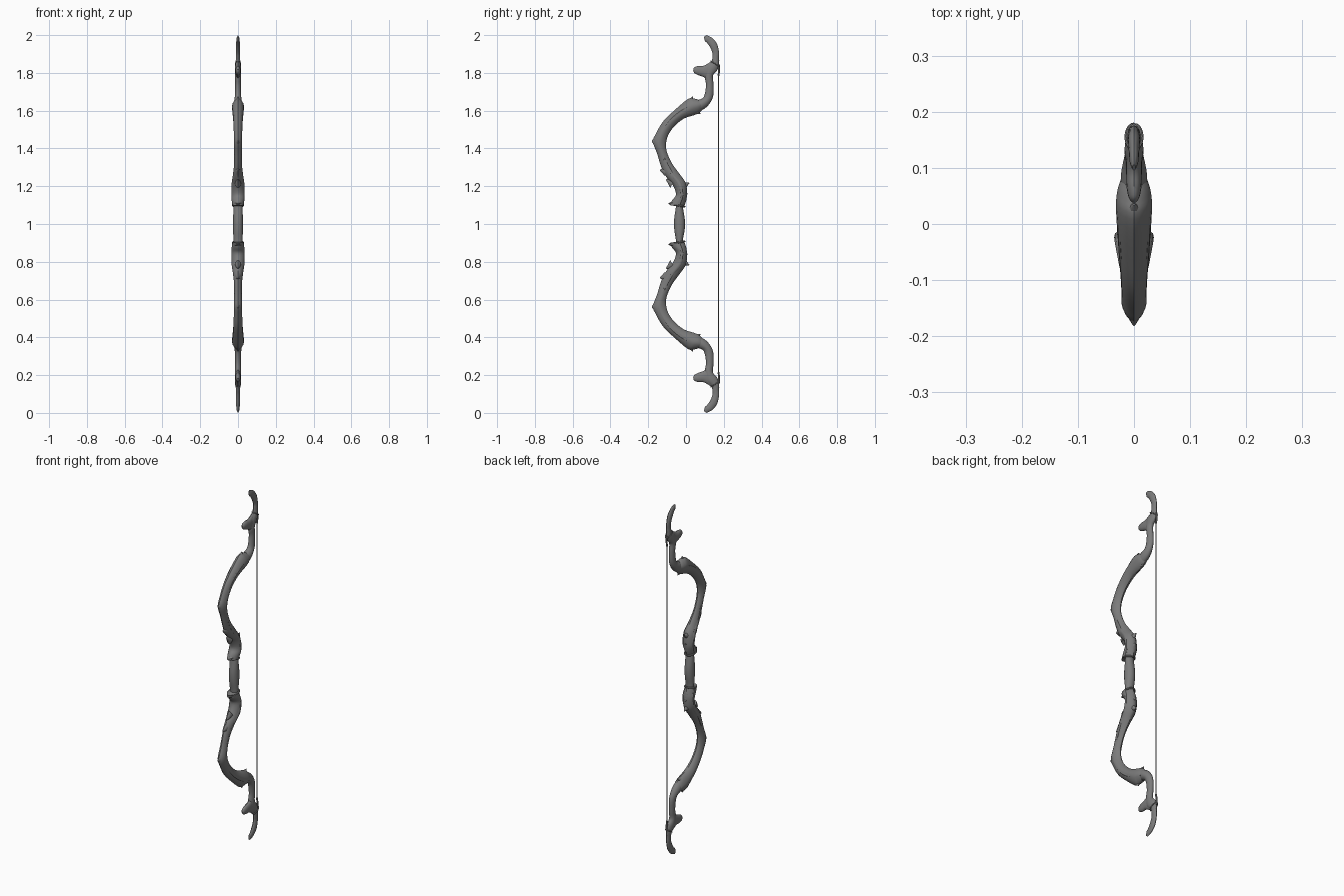
import bpy, math
from mathutils import Vector

MID = 1.0  # everything is mirrored about the grip centre
dark = bpy.data.materials.new("dark_grey")
dark.diffuse_color = (.2, .2, .2, 1)


def finish(name, verts, faces, mirror=(False, False, True), angle=38):
    me = bpy.data.meshes.new(name)
    me.from_pydata([(x, y, z - MID) for x, y, z in verts], [], faces)
    me.materials.append(dark)
    me.shade_smooth()
    me.set_sharp_from_angle(angle=math.radians(angle))
    ob = bpy.data.objects.new(name, me)
    ob.location.z = MID
    bpy.context.collection.objects.link(ob)
    if any(mirror):
        m = ob.modifiers.new("mirror", 'MIRROR')
        m.use_axis = mirror
        m.use_mirror_merge = False
    return ob


def spline(rows, steps):
    """Catmull-Rom through rows of numbers."""
    out, n = [], len(rows)
    for i in range(n - 1):
        p = [rows[max(0, min(n - 1, i + k))] for k in (-1, 0, 1, 2)]
        for s in range(steps):
            t = s / steps
            out.append([0.5 * (2 * b + (c - a) * t + (2 * a - 5 * b + 4 * c - d) * t * t
                               + (3 * b - a - 3 * c + d) * t ** 3) for a, b, c, d in zip(*p)])
    return out + [list(rows[-1])]


def skin(name, rings, **kw):
    n = len(rings[0])
    faces = [list(range(n - 1, -1, -1)), [(len(rings) - 1) * n + k for k in range(n)]]
    for i in range(len(rings) - 1):
        for k in range(n):
            a, b = i * n + k, i * n + (k + 1) % n
            faces.append((a, b, b + n, a + n))
    return finish(name, [v for r in rings for v in r], faces, **kw)


def loft(name, rows, steps=4, sides=16, power=1.0, **kw):
    """Rows are front y, front z, back y, back z, half width (and optional x)."""
    rings = []
    for r in spline(rows, steps):
        yf, zf, yb, zb, w = r[:5]
        cx = r[5] if len(r) > 5 else 0
        ring = []
        for k in range(sides):
            a = 2 * math.pi * k / sides
            c, s = math.cos(a), math.sin(a)
            t = 0.5 - 0.5 * math.copysign(abs(c) ** power, c)
            ring.append((cx + w * math.copysign(abs(s) ** power, s),
                         yf + (yb - yf) * t, zf + (zb - zf) * t))
        rings.append(ring)
    return skin(name, rings, **kw)


def tube(name, pts, r, sides=8, **kw):
    rings, P = [], [Vector(p) for p in pts]
    for i, p in enumerate(P):
        d = (P[min(i + 1, len(P) - 1)] - P[max(i - 1, 0)]).normalized()
        u = d.cross(Vector((1, 0, 0.01))).normalized()
        v = d.cross(u)
        rings.append([tuple(p + r * (u * math.cos(2 * math.pi * k / sides)
                      + v * math.sin(2 * math.pi * k / sides))) for k in range(sides)])
    return skin(name, rings, **kw)


# grip with slight belly
loft("grip", [(-.05, .88, -.018, .88, .022), (-.054, .92, -.016, .92, .024),
              (-.062, .97, -.007, .97, .026), (-.063, 1.02, -.006, 1.02, .026),
              (-.055, 1.08, -.015, 1.08, .024), (-.05, 1.12, -.018, 1.12, .022)],
     mirror=(False, False, False))

# inner limb: flared socket, waist and forward bend
loft("inner_limb", [
    (-.088, 1.100, -.010, 1.092, .029), (-.073, 1.126, .000, 1.12, .033),
    (-.053, 1.156, .005, 1.156, .035), (-.069, 1.204, .000, 1.214, .033),
    (-.106, 1.251, -.032, 1.262, .027), (-.132, 1.304, -.074, 1.32, .020),
    (-.153, 1.373, -.100, 1.378, .020), (-.175, 1.436, -.106, 1.42, .022),
    (-.159, 1.479, -.095, 1.468, .022), (-.122, 1.542, -.063, 1.516, .024),
    (-.069, 1.595, -.011, 1.558, .028), (.008, 1.660, .045, 1.577, .032),
    (.040, 1.664, .075, 1.592, .030), (.066, 1.658, .09, 1.61, .024)], power=1.25)

# outer limb and notched, recurved tip
loft("outer_limb", [
    (.035, 1.645, .062, 1.592, .024), (.070, 1.658, .110, 1.620, .023),
    (.095, 1.675, .143, 1.672, .017), (.106, 1.733, .145, 1.743, .015),
    (.100, 1.775, .143, 1.786, .016), (.103, 1.83, .164, 1.812, .017),
    (.134, 1.858, .174, 1.845, .013), (.140, 1.885, .174, 1.88, .011),
    (.140, 1.905, .175, 1.91, .010), (.127, 1.937, .164, 1.953, .011),
    (.112, 1.958, .144, 1.980, .009), (.100, 1.970, .126, 1.992, .008),
    (.095, 1.990, .106, 2.0, .003)], power=1.1)

# hooked prong below the tip
loft("limb_prong", [
    (.135, 1.862, .130, 1.765, .013), (.110, 1.846, .112, 1.768, .014),
    (.090, 1.837, .086, 1.781, .014), (.068, 1.837, .060, 1.790, .013),
    (.048, 1.832, .044, 1.800, .009), (.039, 1.822, .038, 1.813, .003)])

# thorns: base y, z, tip y, z, half length of the base, half width
for i, (by, bz, ty, tz, h, w) in enumerate([
        (-.020, 1.20, .017, 1.218, .026, .018), (-.015, 1.135, .007, 1.165, .02, .018),
        (-.108, 1.28, -.138, 1.286, .026, .014), (-.070, 1.215, -.105, 1.235, .028, .016),
        (-.06, 1.11, -.094, 1.108, .016, .024), (.045, 1.60, .076, 1.583, .022, .018),
        (.018, 1.635, .035, 1.674, .024, .017), (.150, 1.835, .176, 1.868, .016, .008),
        (-.150, 1.435, -.181, 1.440, .042, .017)]):
    d = Vector((ty - by, tz - bz)).normalized() * h
    loft(f"thorn_{i}", [(by - d.y, bz + d.x, by + d.y, bz - d.x, w),
                        ((by + ty) / 2 - d.y * .5, (bz + tz) / 2 + d.x * .5,
                         (by + ty) / 2 + d.y * .5, (bz + tz) / 2 - d.x * .5, w * .65),
                        (ty - d.y * .08, tz + d.x * .08, ty + d.y * .08, tz - d.x * .08, w * .1)],
         steps=3, sides=10)

# flowing ribs on both sides of the inner limb
both = (True, False, True)
loft("socket_rib", [
    (-.050, 1.105, -.030, 1.100, .005, .026), (-.032, 1.15, -.014, 1.15, .005, .030),
    (-.044, 1.205, -.024, 1.215, .005, .029), (-.080, 1.255, -.062, 1.265, .005, .022),
    (-.108, 1.31, -.094, 1.318, .005, .016), (-.128, 1.365, -.122, 1.368, .003, .017)],
     sides=8, mirror=both)
loft("bend_rib", [
    (-.142, 1.39, -.134, 1.39, .003, .016), (-.150, 1.43, -.135, 1.425, .004, .018),
    (-.136, 1.48, -.120, 1.472, .004, .018), (-.098, 1.54, -.086, 1.53, .004, .020),
    (-.045, 1.59, -.035, 1.58, .004, .024), (.010, 1.625, .017, 1.615, .003, .027)],
     sides=8, mirror=both)

# collar where the grip meets each limb
collar = [(.027 * math.cos(a), -.040 + .032 * math.sin(a), 1.098 - .006 * math.sin(a))
          for a in [2 * math.pi * k / 24 for k in range(25)]]
tube("grip_collar", collar, .005)

# string, its wrapped ends, and a loop around each tip
tube("bow_string", [(0, .172, .17), (0, .172, 1.83)], .003, mirror=(False, False, False))
tube("string_wrap", [(0, .172, 1.785), (0, .175, 1.81), (0, .174, 1.845)], .005)
loop = [(.014 * math.cos(a), .155 + .023 * math.sin(a), 1.848 - .014 * math.sin(a))
        for a in [2 * math.pi * k / 20 for k in range(21)]]
tube("string_loop", loop, .003)
